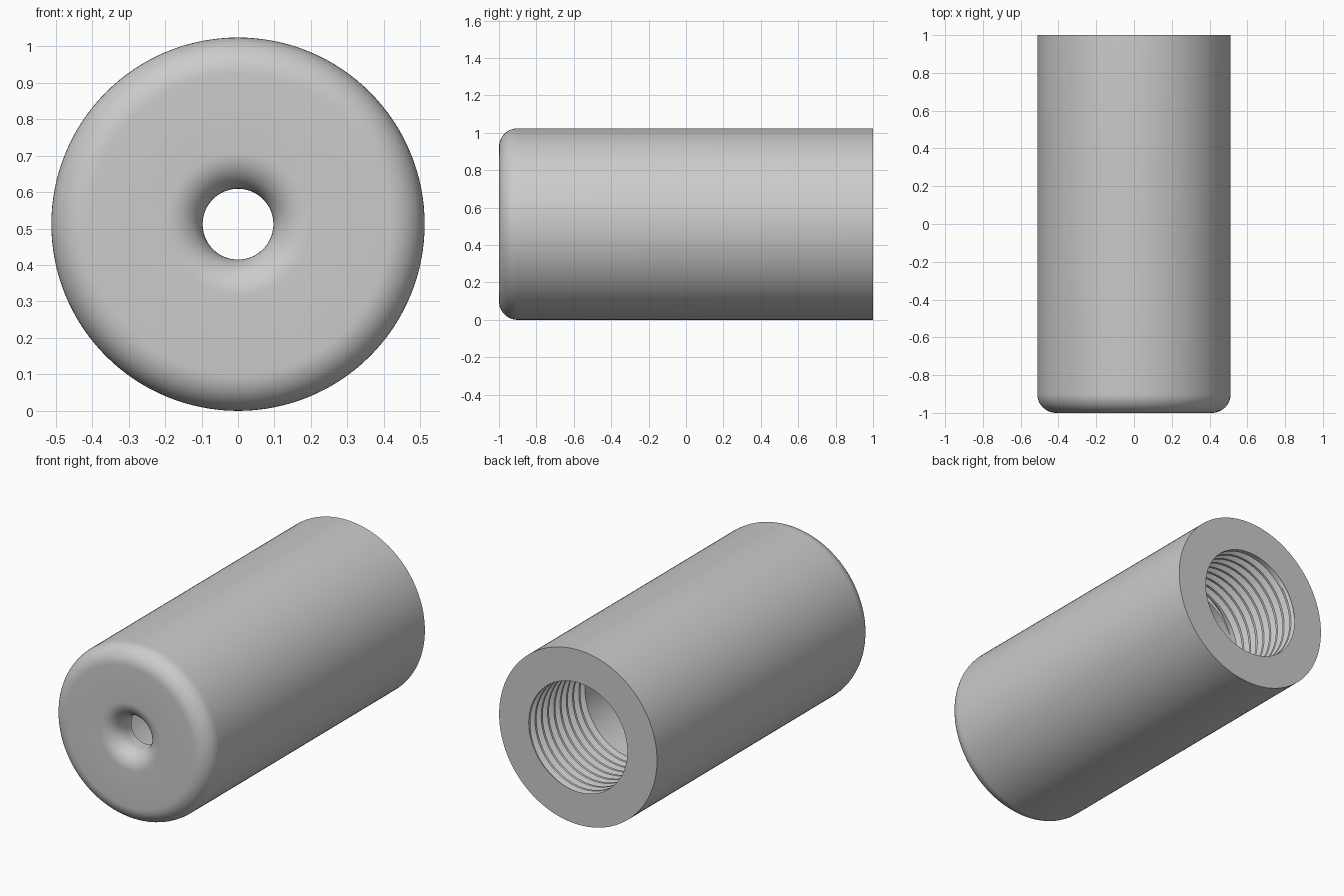
import bpy, bmesh, math

if "Cube" in bpy.data.objects:
    bpy.data.objects.remove(bpy.data.objects["Cube"])

N = 128                  # segments around the axis
R, CZ = 0.512, 0.512     # outer radius, axis height
HOLE, BORE = 0.097, 0.32 # front hole and rear bore radii
FIL = 0.10               # fillet radius at the front edges
WALL = 0.15              # thickness of the front wall
PITCH, TURNS = 0.058, 9  # internal thread
DEPTH = 0.54 * PITCH
THREAD_END = 1 - PITCH * TURNS

bm = bmesh.new()


def vert(r, y, j):
    a = 2 * math.pi * j / N
    return bm.verts.new((r * math.cos(a), y, CZ + r * math.sin(a)))


def arc(cr, cy, a0, a1, steps=12):
    """Quarter round in the radius / length plane."""
    pts = []
    for i in range(steps + 1):
        a = math.radians(a0 + (a1 - a0) * i / steps)
        pts.append((cr + FIL * math.cos(a), cy + FIL * math.sin(a)))
    return pts


# Turned body: rear rim, outer wall, rounded front, hole, front wall, smooth bore
profile = [(BORE, 1), (R, 1)]
profile += arc(R - FIL, -1 + FIL, 0, -90)
profile += arc(HOLE + FIL, -1 + FIL, 270, 180)
profile += [(HOLE, -1 + WALL), (BORE, -1 + WALL), (BORE, THREAD_END)]
rings = [[vert(r, y, j) for j in range(N)] for r, y in profile]
for a, b in zip(rings, rings[1:]):
    for j in range(N):
        k = (j + 1) % N
        bm.faces.new((a[j], a[k], b[k], b[j]))

# Helical thread: crest flat, flank, root flat, flank; fades out at both ends
section = [(0.0, 0), (0.25, 0), (0.56, DEPTH), (0.69, DEPTH)]
M = len(section)
rows = []
for k in range(-M, M * (TURNS + 1) + 1):
    turn, (frac, cut) = k // M, section[k % M]
    row = []
    for j in range(N):
        y = 1 - PITCH * (turn + frac + j / N)
        y = min(1, max(THREAD_END, y))
        fade = min(1, (1 - y) / 0.012, (y - THREAD_END) / 0.012)
        row.append(vert(BORE + cut * max(0, fade), y, j))
    rows.append(row)
for k in range(len(rows) - 1):
    for j in range(N):
        if j < N - 1:
            quad = (rows[k][j], rows[k][j + 1], rows[k + 1][j + 1], rows[k + 1][j])
        elif k + 1 + M < len(rows):   # last column joins the next turn
            quad = (rows[k][j], rows[k + M][0], rows[k + M + 1][0], rows[k + 1][j])
        else:
            continue
        bm.faces.new(quad)

bmesh.ops.remove_doubles(bm, verts=bm.verts[:], dist=1e-5)
bmesh.ops.recalc_face_normals(bm, faces=bm.faces[:])

mesh = bpy.data.meshes.new("threaded_sleeve")
bm.to_mesh(mesh)
bm.free()
sleeve = bpy.data.objects.new("threaded_sleeve", mesh)
bpy.context.collection.objects.link(sleeve)

grey = bpy.data.materials.new("plain grey")
grey.diffuse_color = (0.6, 0.6, 0.6, 1)
grey.use_nodes = True
grey.node_tree.nodes["Principled BSDF"].inputs["Base Color"].default_value = grey.diffuse_color
mesh.materials.append(grey)

bpy.context.view_layer.objects.active = sleeve
sleeve.select_set(True)
bpy.ops.object.shade_smooth_by_angle(angle=math.radians(30))
